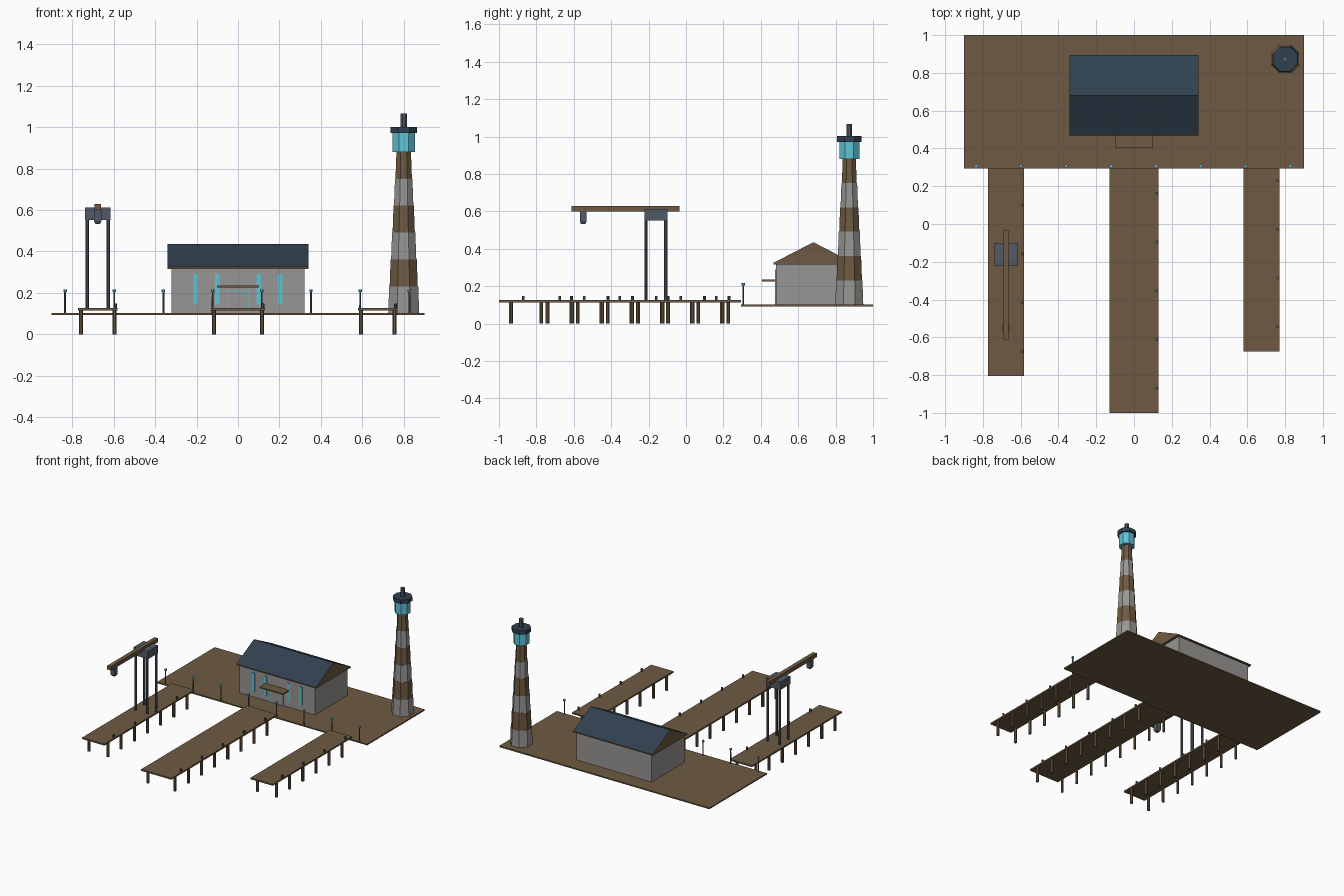
import bpy, bmesh, math
from mathutils import Matrix

if "Cube" in bpy.data.objects:
    bpy.data.objects.remove(bpy.data.objects["Cube"])


def material(name, hex_code):
    chan = [int(hex_code[i:i + 2], 16) / 255 for i in (0, 2, 4)]
    lin = [c / 12.92 if c <= 0.04045 else ((c + 0.055) / 1.055) ** 2.4 for c in chan]
    m = bpy.data.materials.new(name)
    m.diffuse_color = (*lin, 1)
    m.use_nodes = True
    m.node_tree.nodes["Principled BSDF"].inputs["Base Color"].default_value = m.diffuse_color
    return m


WOOD = material("weathered wood", "6E5A42")
STONE = material("grey stone", "989693")
NAVY = material("dark navy slate", "304150")
STEEL = material("steel grey", "505A66")
GLOW = material("teal glass", "5FC3D6")


def finish(name, bm, *mats):
    bmesh.ops.recalc_face_normals(bm, faces=bm.faces)
    me = bpy.data.meshes.new(name)
    bm.to_mesh(me)
    bm.free()
    ob = bpy.data.objects.new(name, me)
    bpy.context.collection.objects.link(ob)
    for m in mats:
        me.materials.append(m)
    return ob


def add_box(bm, x, y, z):
    """Box from (min, max) ranges."""
    mat = Matrix.Translation([sum(r) / 2 for r in (x, y, z)]) @ \
        Matrix.Diagonal([r[1] - r[0] for r in (x, y, z)] + [1])
    return bmesh.ops.create_cube(bm, size=1, matrix=mat)["verts"]


def box(name, mat, x, y, z):
    bm = bmesh.new()
    add_box(bm, x, y, z)
    return finish(name, bm, mat)


def add_prism(bm, x, y, z0, z1, r0, r1=None, sides=8):
    """Upright prism, or frustum, with a flat side facing the front."""
    mat = Matrix.Translation((x, y, (z0 + z1) / 2)) @ Matrix.Rotation(math.pi / sides, 4, 'Z')
    bmesh.ops.create_cone(bm, cap_ends=True, segments=sides, radius1=r0,
                          radius2=r0 if r1 is None else r1, depth=z1 - z0, matrix=mat)


def prisms(name, mat, spots, z0, z1, r0, r1=None, sides=8):
    bm = bmesh.new()
    for x, y in spots:
        add_prism(bm, x, y, z0, z1, r0, r1, sides)
    return finish(name, bm, mat)


# Quay platform
box("quay_platform", WOOD, (-0.9, 0.9), (0.295, 1.0), (0.092, 0.102))

# Piers with pile pairs and bollards along the right edge
for name, cx, half, end, piles, bollards in (
        ("left", -0.677, 0.095, -0.805, 7, 4),
        ("middle", 0, 0.13, -1.0, 8, 5),
        ("right", 0.675, 0.095, -0.674, 6, 4)):
    box(name + "_pier_deck", WOOD, (cx - half, cx + half), (end, 0.295), (0.114, 0.126))
    prisms(name + "_pier_piles", WOOD,
           [(cx + s * (half - 0.014), end + 0.065 + 0.161 * i) for i in range(piles) for s in (-1, 1)],
           0, 0.114, 0.011)
    prisms(name + "_pier_bollards", STEEL,
           [(cx + half - 0.01, end + 0.13 + 0.258 * i) for i in range(bollards)],
           0.126, 0.148, 0.008)

# Lamp posts along the quay edge
lamps = [(-0.835 + 0.2375 * i, 0.306) for i in range(8)]
prisms("lamp_posts", STEEL, lamps, 0.102, 0.203, 0.005, 0.004, 6)
prisms("lamp_heads", GLOW, lamps, 0.203, 0.217, 0.009, 0.009)

# Warehouse walls
box("warehouse_walls", STONE, (-0.322, 0.322), (0.481, 0.881), (0.102, 0.318))

# Warehouse roof: gable profile extruded along x, slate only on the slopes
bm = bmesh.new()
profile = [(0.468, 0.316), (0.894, 0.316), (0.894, 0.325), (0.681, 0.435), (0.468, 0.325)]
face = bm.faces.new([bm.verts.new((-0.341, y, z)) for y, z in profile])
ext = bmesh.ops.extrude_face_region(bm, geom=[face])["geom"]
bmesh.ops.translate(bm, vec=(0.682, 0, 0), verts=[v for v in ext if isinstance(v, bmesh.types.BMVert)])
bmesh.ops.recalc_face_normals(bm, faces=bm.faces)
for f in bm.faces:
    f.material_index = 1 if f.normal.z > 0.3 else 0
finish("warehouse_roof", bm, WOOD, NAVY)

# Tall windows, door frame and awning on the front wall
bm = bmesh.new()
for x in (-0.203, -0.1, 0.1, 0.203):
    add_box(bm, (x - 0.011, x + 0.011), (0.475, 0.481), (0.145, 0.29))
finish("warehouse_windows", bm, GLOW)
bm = bmesh.new()
for x in (-0.052, 0.052):
    add_box(bm, (x - 0.002, x + 0.002), (0.475, 0.481), (0.102, 0.211))
add_box(bm, (-0.05, 0.05), (0.475, 0.481), (0.207, 0.211))
finish("door_frame", bm, GLOW)
box("door_panel", STONE, (-0.05, 0.05), (0.478, 0.481), (0.102, 0.207))
box("door_awning", WOOD, (-0.101, 0.101), (0.406, 0.481), (0.226, 0.236))

# Lighthouse: stacked octagonal bands in alternating colours
TX, TY = 0.8, 0.873
for i in range(6):
    r = 0.081 - 0.0076 * i
    z = 0.102 + 0.1297 * i
    prisms(f"tower_band_{i + 1}", (STONE, WOOD)[i % 2], [(TX, TY)], z, z + 0.1297, r, r - 0.005)
prisms("lantern_room", GLOW, [(TX, TY)], 0.88, 0.972, 0.058)
prisms("lantern_roof", NAVY, [(TX, TY)], 0.972, 1.002, 0.07)
prisms("lantern_finial", STEEL, [(TX, TY)], 1.002, 1.066, 0.017)

# Crane: four legs, machine house, boom and hook block
CX = -0.677
prisms("crane_legs", STEEL, [(CX + sx * 0.051, y) for sx in (-1, 1) for y in (-0.214, -0.108)],
       0.126, 0.555, 0.009)
box("crane_house", STEEL, (CX - 0.062, CX + 0.062), (-0.222, -0.1), (0.552, 0.613))
box("crane_boom", WOOD, (CX - 0.016, CX + 0.016), (-0.611, -0.034), (0.6, 0.63))
bm = bmesh.new()
add_box(bm, (CX - 0.018, CX + 0.018), (-0.568, -0.531), (0.546, 0.6))
low = [f for f in bm.faces if f.normal.z < -0.5 or f.calc_center_median().z < 0.55]
ext = bmesh.ops.extrude_face_region(bm, geom=low)["geom"]
for v in (g for g in ext if isinstance(g, bmesh.types.BMVert)):
    v.co.x = CX + (v.co.x - CX) * 0.6
    v.co.y = -0.55 + (v.co.y + 0.55) * 0.6
    v.co.z -= 0.013
bmesh.ops.delete(bm, geom=[f for f in low if f.is_valid], context='FACES_ONLY')
finish("crane_hook_block", bm, STEEL)
